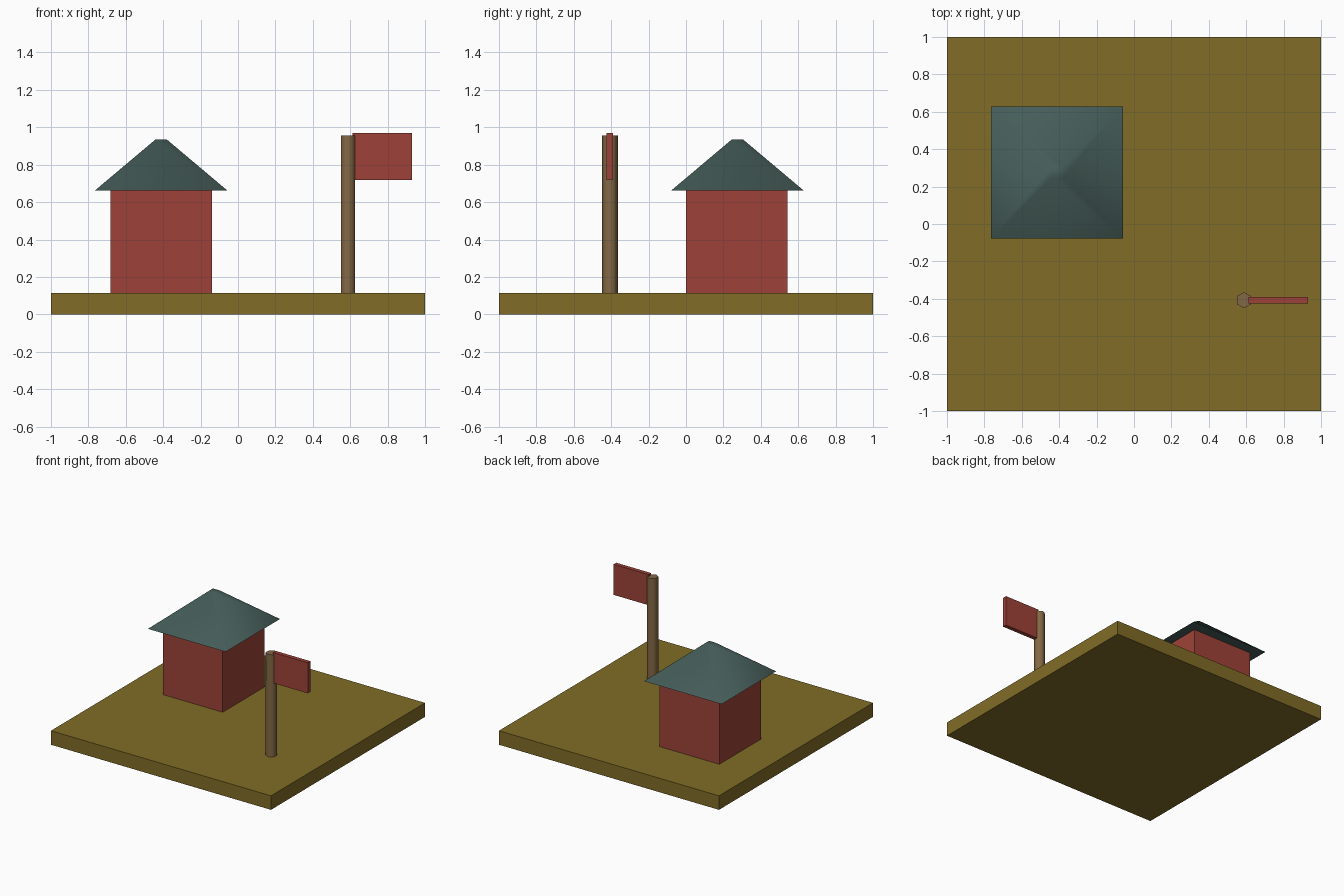
import bpy
from math import pi, sqrt

if "Cube" in bpy.data.objects:
    bpy.data.objects.remove(bpy.data.objects["Cube"])


def material(name, rgb):
    mat = bpy.data.materials.new(name)
    mat.diffuse_color = (*rgb, 1)
    mat.use_nodes = True
    mat.node_tree.nodes["Principled BSDF"].inputs["Base Color"].default_value = mat.diffuse_color
    return mat


def finish(name, mat):
    obj = bpy.context.object
    obj.name = name
    obj.data.materials.append(mat)
    return obj


def box(name, lo, hi, mat):
    centre = [(a + b) / 2 for a, b in zip(lo, hi)]
    bpy.ops.mesh.primitive_cube_add(size=1, location=centre)
    obj = finish(name, mat)
    obj.scale = [b - a for a, b in zip(lo, hi)]
    bpy.ops.object.transform_apply(location=False, rotation=False, scale=True)
    return obj


def cone(name, sides, r1, r2, x, y, z0, z1, mat, turn=0):
    bpy.ops.mesh.primitive_cone_add(vertices=sides, radius1=r1, radius2=r2, depth=z1 - z0,
                                    location=(x, y, (z0 + z1) / 2), rotation=(0, 0, turn))
    return finish(name, mat)


ochre = material("ochre", (0.22, 0.15, 0.02))
red = material("red", (0.34, 0.055, 0.04))
slate = material("slate", (0.06, 0.11, 0.10))
wood = material("wood", (0.23, 0.14, 0.06))

# Ground slab
box("ground_slab", (-1, -1, 0), (1, 1, 0.115), ochre)

# Hut walls
box("hut_walls", (-0.683, 0, 0.115), (-0.139, 0.543, 0.665), red)

# Truncated pyramid roof with smooth shading
cone("hut_roof", 4, 0.353 * sqrt(2), 0.03 * sqrt(2), -0.411, 0.275, 0.663, 0.935, slate, pi / 4)
bpy.ops.object.shade_smooth_by_angle(angle=pi * 80 / 180)

# Six-sided flag pole, shaded round
cone("flag_pole", 6, 0.043, 0.043, 0.588, -0.407, 0.11, 0.955, wood)
bpy.ops.object.shade_smooth_by_angle(angle=pi * 70 / 180)

# Stiff flag
box("flag", (0.613, -0.424, 0.719), (0.931, -0.39, 0.97), red)
